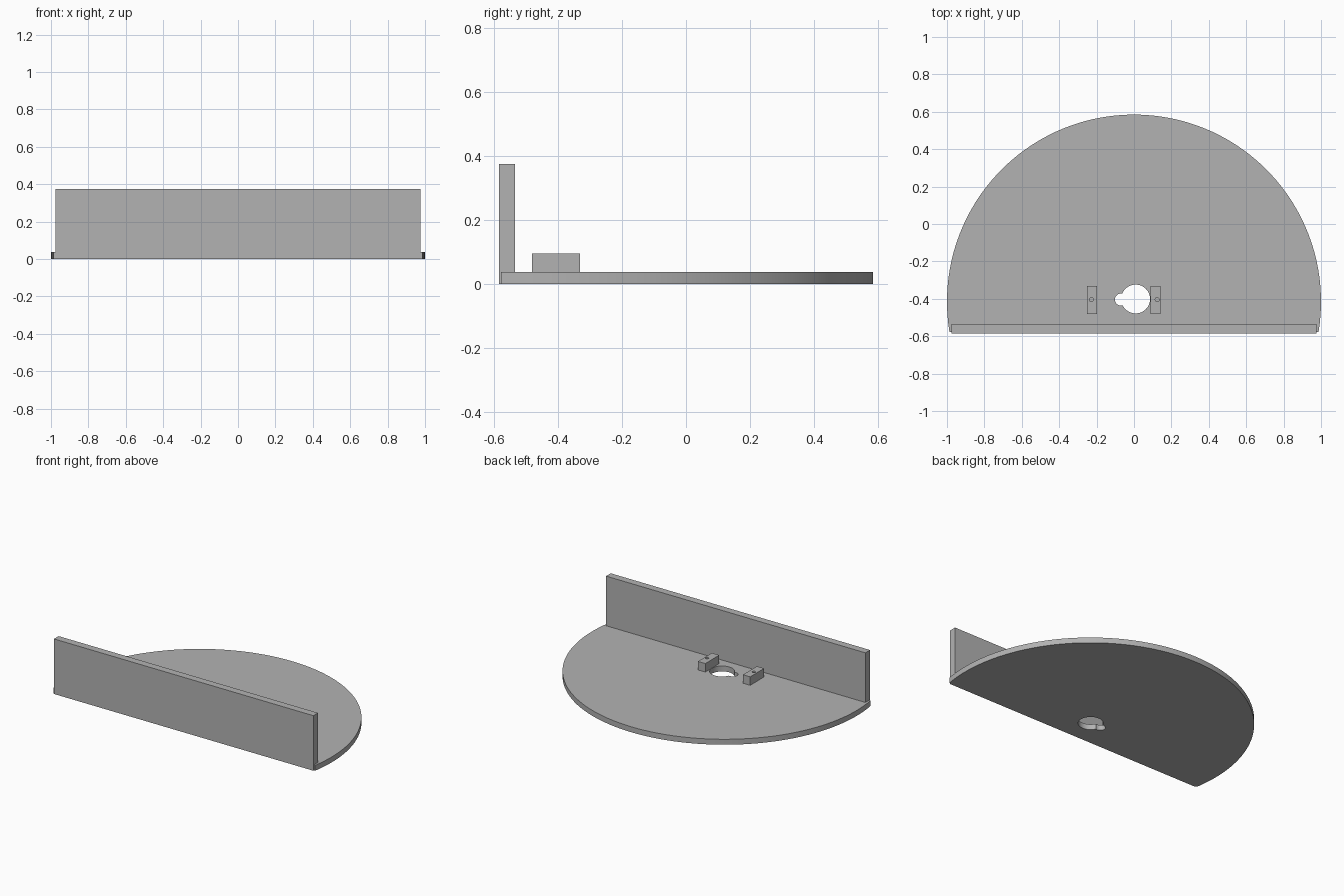
import bpy, bmesh, math
from mathutils import Matrix

cube = bpy.data.objects.get("Cube")
if cube:
    bpy.data.objects.remove(cube, do_unlink=True)

grey = bpy.data.materials.new("matte grey")
grey.use_nodes = True
colour = (0.45, 0.45, 0.45, 1)
grey.diffuse_color = colour
grey.node_tree.nodes["Principled BSDF"].inputs["Base Color"].default_value = colour


def add_object(name, bm):
    mesh = bpy.data.meshes.new(name)
    bmesh.ops.recalc_face_normals(bm, faces=bm.faces)
    bm.to_mesh(mesh)
    bm.free()
    mesh.materials.append(grey)
    obj = bpy.data.objects.new(name, mesh)
    bpy.context.collection.objects.link(obj)
    return obj


def box(name, x, y, z):
    bm = bmesh.new()
    centre = [(a + b) / 2 for a, b in (x, y, z)]
    size = [b - a for a, b in (x, y, z)]
    bmesh.ops.create_cube(bm, size=1, matrix=Matrix.Translation(centre) @ Matrix.Diagonal((*size, 1)))
    return add_object(name, bm)


def cylinder(name, x, y, radius, z0, z1, sides=48):
    bm = bmesh.new()
    bmesh.ops.create_cone(bm, cap_ends=True, segments=sides, radius1=radius, radius2=radius,
                          depth=z1 - z0, matrix=Matrix.Translation((x, y, (z0 + z1) / 2)))
    return add_object(name, bm)


def cut(obj, cutter):
    cutter.hide_render = True
    mod = obj.modifiers.new("cut", "BOOLEAN")
    mod.operation = "DIFFERENCE"
    mod.solver = "EXACT"
    mod.object = cutter
    bpy.ops.object.select_all(action="DESELECT")
    bpy.context.view_layer.objects.active = obj
    obj.select_set(True)
    bpy.ops.object.modifier_apply(modifier=mod.name)
    bpy.data.objects.remove(cutter, do_unlink=True)


def smooth(obj):
    bpy.ops.object.select_all(action="DESELECT")
    bpy.context.view_layer.objects.active = obj
    obj.select_set(True)
    bpy.ops.object.shade_smooth_by_angle(angle=math.radians(30))


THICK, FRONT, MID = 0.037, -0.578, -0.404

# Round base plate, trimmed straight along the front
bm = bmesh.new()
radius, centre_y = 1.0, -0.415
start = math.asin((FRONT - centre_y) / radius)
steps = 72
angles = [start + (math.pi - 2 * start) * i / steps for i in range(steps + 1)]
rim = [bm.verts.new((radius * math.cos(a), centre_y + radius * math.sin(a), 0)) for a in angles]
base = bm.faces.new(rim)
top = bmesh.ops.extrude_face_region(bm, geom=[base])["geom"]
bmesh.ops.translate(bm, verts=[v for v in top if isinstance(v, bmesh.types.BMVert)], vec=(0, 0, THICK))
plate = add_object("base_plate", bm)

# Keyhole opening: a large round hole with a small lobe on one side
cut(plate, cylinder("main_hole_cutter", 0.009, -0.401, 0.077, -0.1, 0.1))
cut(plate, cylinder("lobe_hole_cutter", -0.07, MID, 0.032, -0.1, 0.1, 32))
smooth(plate)

# Upright front wall
box("front_wall", (-0.977, 0.977), (-0.585, -0.535), (0, 0.375))

# Two mounting blocks, each with a blind screw hole
for side, x0, x1, hole_x in (("right", -0.251, -0.197, -0.228), ("left", 0.087, 0.142, 0.124)):
    block = box(side + "_mounting_block", (x0, x1), (-0.482, -0.332), (THICK, 0.095))
    cut(block, cylinder("screw_hole_cutter", hole_x, MID, 0.011, THICK - 0.02, 0.12, 16))
    smooth(block)
